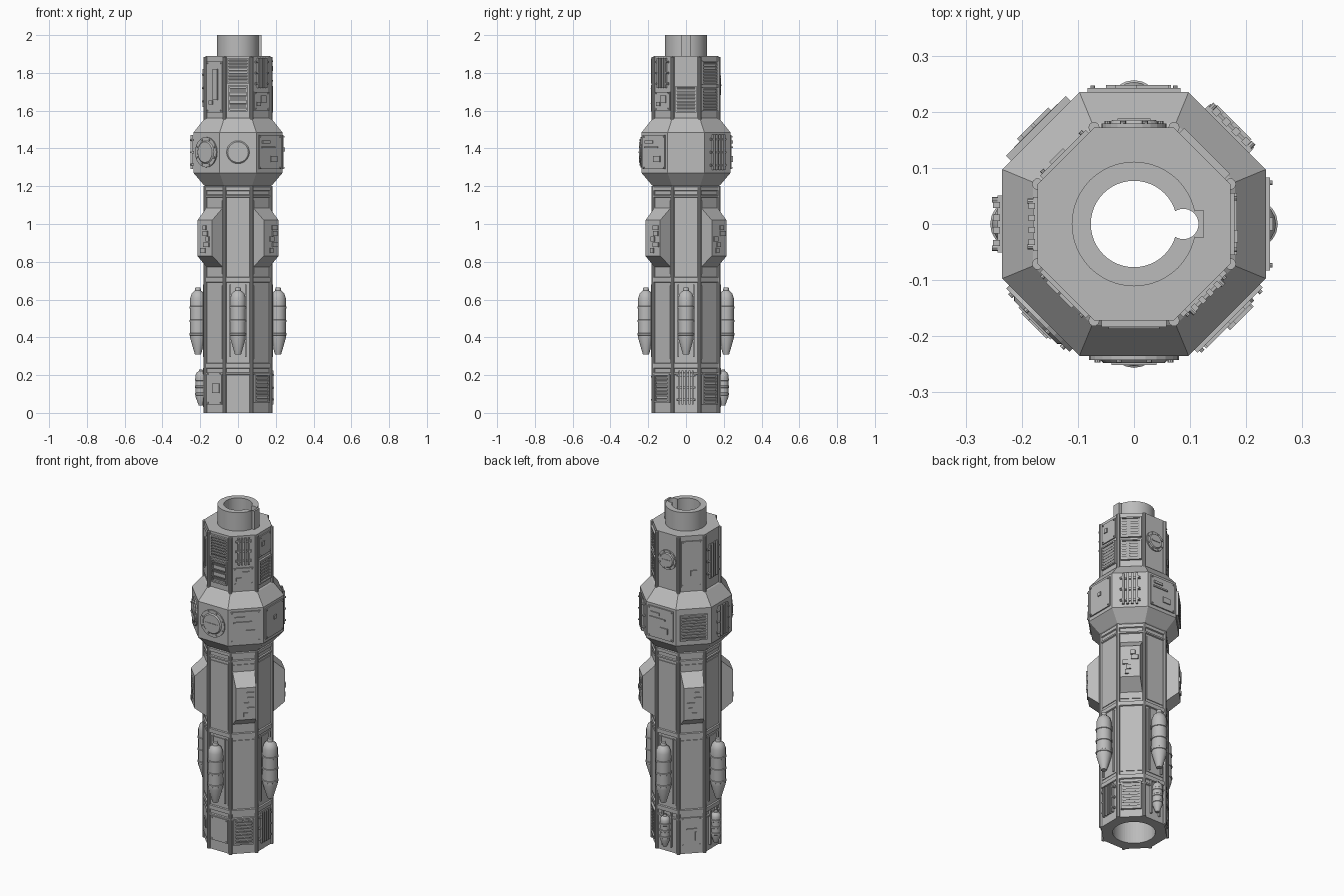
import bpy, bmesh, math, random
from mathutils import Matrix, Vector

if "Cube" in bpy.data.objects:
    bpy.data.objects.remove(bpy.data.objects["Cube"], do_unlink=True)

random.seed(4)
grey = bpy.data.materials.new("mid_grey")
grey.use_nodes = True
grey.diffuse_color = (0.5, 0.5, 0.5, 1)
grey.node_tree.nodes["Principled BSDF"].inputs["Base Color"].default_value = (0.5, 0.5, 0.5, 1)

NAMES = ["left", "back_left", "back", "back_right", "right", "front_right", "front", "front_left"]
LEFT, BACK_LEFT, BACK, BACK_RIGHT, RIGHT, FRONT_RIGHT, FRONT, FRONT_LEFT = range(8)
BODY, BULGE = 0.172, 0.235
OCT = math.cos(math.pi / 8)


def finish(name, bm, smooth=False):
    bmesh.ops.recalc_face_normals(bm, faces=bm.faces)
    me = bpy.data.meshes.new(name)
    bm.to_mesh(me)
    bm.free()
    me.materials.append(grey)
    if smooth:
        me.shade_smooth()
        me.set_sharp_from_angle(angle=math.radians(35))
    ob = bpy.data.objects.new(name, me)
    bpy.context.collection.objects.link(ob)
    return ob


def frame(side, z, dist):
    """Local axes on a wall: x across, y up, z outward."""
    a = side * math.pi / 4
    n, u = Vector((math.cos(a), math.sin(a), 0)), Vector((-math.sin(a), math.cos(a), 0))
    m = Matrix((u, Vector((0, 0, 1)), n)).transposed().to_4x4()
    m.translation = n * dist + Vector((0, 0, z))
    return m


def block(bm, m, x, y, w, h, d, base=0.0, tilt=0.0):
    t = Matrix.Translation((x, y, base + d / 2)) @ Matrix.Rotation(tilt, 4, "X")
    bmesh.ops.create_cube(bm, size=1, matrix=m @ t @ Matrix.Diagonal((w, h, d, 1)))


def disc(bm, m, x, y, r, d, base=0.0, seg=24, r2=None):
    bmesh.ops.create_cone(bm, cap_ends=True, segments=seg, radius1=r, radius2=r if r2 is None else r2,
                          depth=d, matrix=m @ Matrix.Translation((x, y, base + d / 2)))


def lathe(bm, profile, seg, m=Matrix(), start=0.0):
    rings = []
    for r, z in profile:
        rings.append([bm.verts.new(m @ Vector((r * math.cos(start + i * math.tau / seg),
                      r * math.sin(start + i * math.tau / seg), z))) for i in range(seg)])
    for a, b in zip(rings, rings[1:]):
        for i in range(seg):
            j = (i + 1) % seg
            bm.faces.new((a[i], a[j], b[j], b[i]))
    bm.faces.new(rings[0][::-1])
    bm.faces.new(rings[-1])


# ---- wall details -------------------------------------------------------
def border(bm, m, w, h, t=0.008, d=0.012):
    for s in (-1, 1):
        block(bm, m, s * (w - t) / 2, 0, t, h, d)
        block(bm, m, 0, s * (h - t) / 2, w, t, d)


def louvre(name, side, z, w, h, dist=BODY, slats=7):
    bm, m = bmesh.new(), frame(side, z, dist)
    border(bm, m, w, h)
    step = (h - 0.016) / slats
    for i in range(slats):
        block(bm, m, 0, -h / 2 + 0.008 + step * (i + 0.5), w - 0.01, step * 0.75, 0.004, 0.004, 0.5)
    finish(f"{name}_{NAMES[side]}", bm)


def bars(name, side, z, w, h, dist=BODY, count=4):
    bm, m = bmesh.new(), frame(side, z, dist)
    gap = w / count
    for i in range(count):
        block(bm, m, (i - (count - 1) / 2) * gap, 0, gap * 0.5, h, 0.012, 0.004)
    for y in (-0.36, 0, 0.36):
        block(bm, m, 0, y * h, w + 0.012, 0.012, 0.008)
        for s in (-1, 1):
            disc(bm, m, s * (w / 2 - 0.002), y * h, 0.005, 0.018, seg=8)
    finish(f"{name}_{NAMES[side]}", bm)


def panel(name, side, z, w, h, dist=BODY, patches=()):
    bm, m = bmesh.new(), frame(side, z, dist)
    block(bm, m, 0, 0, w, h, 0.007)
    for sx in (-1, 1):
        for sy in (-1, 1):
            disc(bm, m, sx * (w / 2 - 0.009), sy * (h / 2 - 0.009), 0.004, 0.012, seg=8)
    for x, y, pw, ph in patches:
        block(bm, m, x * w, y * h, pw * w, ph * h, 0.013)
    finish(f"{name}_{NAMES[side]}", bm)


def hatch(name, side, z, r, dist):
    bm, m = bmesh.new(), frame(side, z, dist)
    disc(bm, m, 0, 0, r, 0.007)
    disc(bm, m, 0, 0, r * 0.76, 0.006, 0.007, r2=r * 0.68)
    block(bm, m, 0, 0, r, 0.008, 0.016)
    for i in range(8):
        a = (i + 0.5) * math.pi / 4
        disc(bm, m, r * 0.88 * math.cos(a), r * 0.88 * math.sin(a), 0.005, 0.012, seg=8)
    finish(f"{name}_{NAMES[side]}", bm)


def tank(name, side, z, r, h, dist):
    bm, m = bmesh.new(), Matrix.Translation(frame(side, z, dist).translation)
    prof = [(0.4 * r, 0), (r, 0.24 * h)]
    for f in (0.28, 0.48, 0.68):
        prof += [(r, f * h), (r * 1.08, f * h + 0.002), (r * 1.08, f * h + 0.012), (r, f * h + 0.014)]
    prof += [(r, 0.84 * h), (0.8 * r, 0.91 * h), (0.4 * r, 0.95 * h), (0.33 * r, h)]
    lathe(bm, prof, 20, m)
    w = frame(side, z + h / 2, BODY)
    for s in (-1, 1):
        block(bm, w, s * r, 0, 0.008, h * 1.08, 0.012)
    for f in (-0.15, 0.22):
        block(bm, w, 0, f * h, 1.4 * r, 0.03, dist - BODY)
    finish(f"{name}_{NAMES[side]}", bm, True)


# ---- bored octagonal core and round neck --------------------------------
def cutter(name, r, z0, z1, x=0.0):
    bm = bmesh.new()
    lathe(bm, [(r, z0), (r, z1)], 48, Matrix.Translation((x, 0, 0)))
    ob = finish(name, bm)
    ob.hide_render = True
    ob.hide_viewport = True
    return ob


cutters = [cutter("bore_cutter", 0.077, -0.1, 2.1), cutter("key_cutter", 0.027, -0.2, 2.2, 0.088),
           cutter("socket_cutter", 0.115, -0.3, 0.14)]


def cut(ob):
    for c in cutters:
        mod = ob.modifiers.new(c.name, "BOOLEAN")
        mod.operation, mod.solver, mod.object = "DIFFERENCE", "EXACT", c


shape = [(BODY, 0)]
for z0, z1 in ((0.2, 0.215), (0.235, 0.265), (0.69, 0.72), (1.14, 1.155), (1.175, 1.2)):
    shape += [(BODY, z0), (0.179, z0 + 0.003), (0.179, z1 - 0.003), (BODY, z1)]
shape += [(0.18, 1.205), (BULGE, 1.27), (BULGE, 1.485), (0.18, 1.555), (BODY, 1.56), (BODY, 1.89)]
bm = bmesh.new()
lathe(bm, [(a / OCT, z) for a, z in shape], 8, start=math.pi / 8)
cut(finish("octagonal_core", bm))

bm = bmesh.new()
lathe(bm, [(0.111, 1.87), (0.111, 2.0)], 48)
cut(finish("neck", bm, True))
bm = bmesh.new()
block(bm, frame(LEFT, 1.94, 0.109), 0, 0, 0.048, 0.12, 0.016)
cut(finish("neck_key", bm))

# corner posts
bm = bmesh.new()
for i in range(8):
    a = (i + 0.5) * math.pi / 4
    at = Matrix.Translation((BODY / OCT * math.cos(a), BODY / OCT * math.sin(a), 0))
    for z0, z1 in ((0, 1.2), (1.55, 1.885)):
        lathe(bm, [(0.01, z0), (0.01, z1)], 10, at)
finish("corner_posts", bm, True)

# ---- long walls and wedge housings --------------------------------------
for side in range(8):
    bm = bmesh.new()
    block(bm, frame(side, 0.48, BODY), 0, 0, 0.115, 0.39, 0.004)
    block(bm, frame(side, 0.93, BODY), 0, 0, 0.115, 0.39, 0.004)
    finish(f"wall_plate_{NAMES[side]}", bm)
    if side % 2 == 0:
        tank("large_tank", side, 0.31, 0.041, 0.355, 0.212)
        continue
    bm, m = bmesh.new(), frame(side, 0.93, 0)
    rings = [[bm.verts.new(m @ Vector((x * w, y, d))) for x, y in ((-1, lo), (1, lo), (1, hi), (-1, hi))]
             for w, lo, hi, d in ((0.062, -0.165, 0.165, 0.165), (0.055, -0.1, 0.09, 0.248))]
    for i in range(4):
        j = (i + 1) % 4
        bm.faces.new((rings[0][i], rings[0][j], rings[1][j], rings[1][i]))
    bm.faces.new(rings[0][::-1])
    bm.faces.new(rings[1])
    finish(f"wedge_housing_{NAMES[side]}", bm)
    bm, m = bmesh.new(), frame(side, 0.93, 0.248)
    for i in range(5):
        block(bm, m, random.uniform(-0.03, 0.03), -0.07 + 0.03 * i, random.uniform(0.02, 0.045), 0.026, 0.007)
    finish(f"housing_fittings_{NAMES[side]}", bm)

# ---- base band -----------------------------------------------------------
panel("base_panel", FRONT, 0.13, 0.11, 0.14)
panel("base_panel", FRONT_RIGHT, 0.13, 0.11, 0.17, patches=[(0.15, 0, 0.45, 0.3)])
panel("base_panel", BACK_RIGHT, 0.13, 0.11, 0.17, patches=[(0, 0.1, 0.5, 0.05), (0.2, -0.15, 0.06, 0.3)])
louvre("base_louvre", FRONT_LEFT, 0.13, 0.11, 0.15)
louvre("base_louvre", BACK_LEFT, 0.13, 0.11, 0.17, slats=9)
bars("base_bars", LEFT, 0.135, 0.09, 0.18, count=5)
for side in (BACK, RIGHT):
    tank("small_tank", side, 0.04, 0.028, 0.19, 0.197)

# ---- bulge ---------------------------------------------------------------
two = [(-0.1, 0.15, 0.6, 0.05), (0.15, -0.2, 0.3, 0.18), (-0.2, 0.3, 0.35, 0.08)]
hatch("bulge_hatch", FRONT, 1.38, 0.08, BULGE)
hatch("bulge_hatch", FRONT_RIGHT, 1.38, 0.08, BULGE)
panel("bulge_panel", FRONT_LEFT, 1.38, 0.165, 0.18, BULGE, two)
panel("bulge_panel", LEFT, 1.38, 0.165, 0.18, BULGE, [(0, 0.08, 0.14, 0.12)])
panel("bulge_panel", BACK, 1.38, 0.165, 0.18, BULGE, two)
bars("bulge_bars", BACK_LEFT, 1.38, 0.1, 0.19, BULGE)
louvre("bulge_louvre", BACK_RIGHT, 1.375, 0.15, 0.15, BULGE, 8)
bars("bulge_bars", RIGHT, 1.38, 0.09, 0.18, BULGE)

# ---- upper band ----------------------------------------------------------
louvre("upper_louvre", FRONT, 1.81, 0.115, 0.13)
louvre("lower_ladder", FRONT, 1.665, 0.1, 0.14, slats=3)
bars("upper_bars", FRONT_LEFT, 1.8, 0.075, 0.16)
panel("upper_panel", FRONT_LEFT, 1.65, 0.11, 0.1, patches=[(0.1, 0.1, 0.35, 0.4), (-0.25, -0.15, 0.25, 0.2)])
panel("upper_panel", LEFT, 1.81, 0.11, 0.12, patches=[(-0.2, 0.1, 0.2, 0.22)])
louvre("upper_louvre", LEFT, 1.66, 0.11, 0.14)
for z in (1.8, 1.66):
    louvre("upper_louvre", BACK_LEFT, z, 0.115, 0.125)
hatch("upper_hatch", BACK, 1.735, 0.058, BODY)
panel("upper_panel", BACK_RIGHT, 1.725, 0.115, 0.27, patches=[(0.1, -0.2, 0.3, 0.12)])
bars("upper_bars", RIGHT, 1.72, 0.085, 0.2)
panel("upper_panel", FRONT_RIGHT, 1.725, 0.115, 0.27, patches=[(0.1, 0.05, 0.28, 0.6), (-0.2, -0.3, 0.25, 0.08)])
